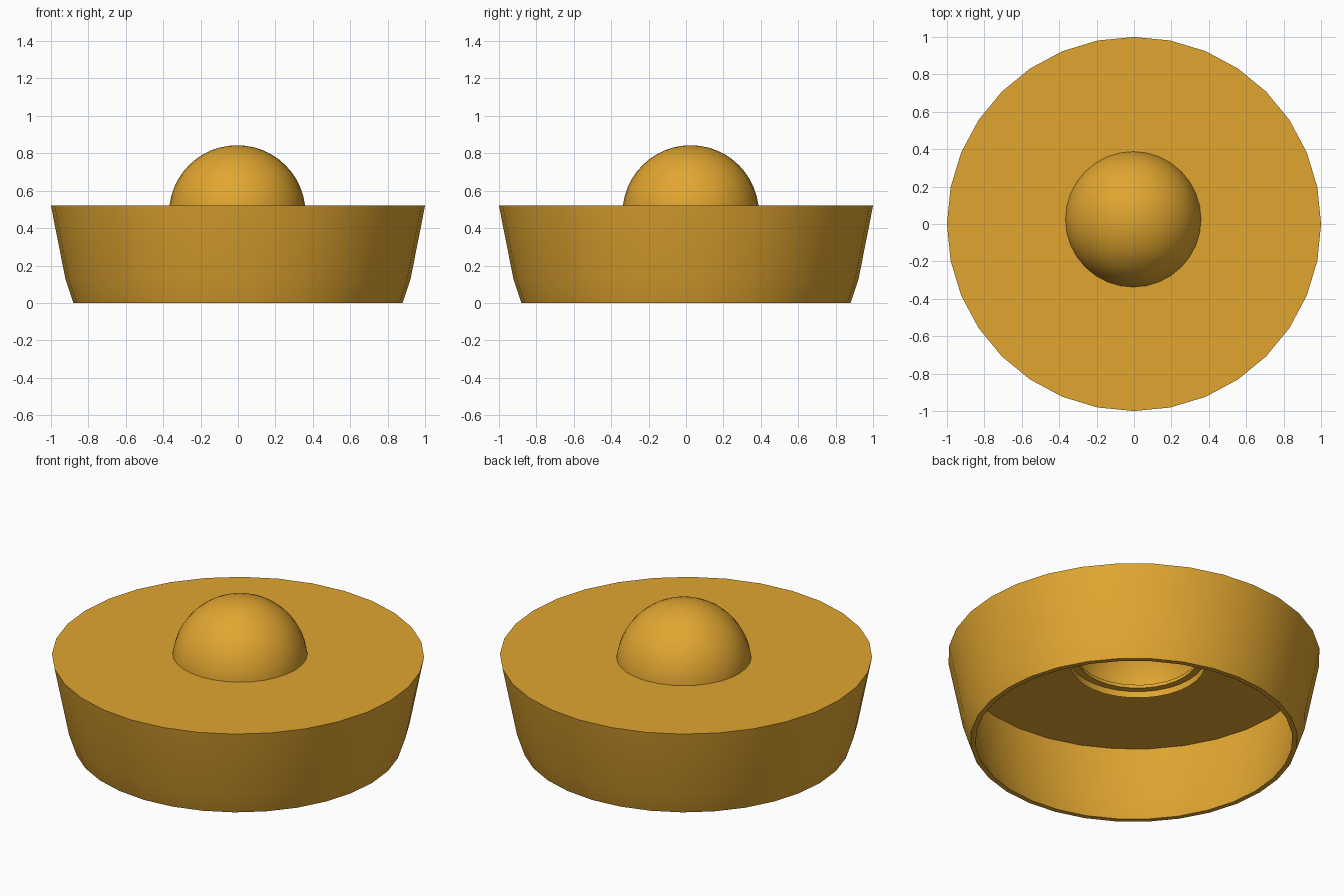
import bpy, bmesh, math

if "Cube" in bpy.data.objects:
    bpy.data.objects.remove(bpy.data.objects["Cube"])

amber = bpy.data.materials.new("amber")
amber.diffuse_color = (0.75, 0.38, 0.03, 1)
amber.use_nodes = True
amber.node_tree.nodes["Principled BSDF"].inputs["Base Color"].default_value = amber.diffuse_color
KNOB = (-0.004, 0.025)   # knob sits slightly off centre


def lathe(name, profile, segments, closed, tip=None):
    """Spin (radius, z, centre) rings into a surface, optionally capped by a pole."""
    bm = bmesh.new()
    rings = []
    for r, z, c in profile:
        rings.append([bm.verts.new((c[0] + r * math.cos(2 * math.pi * i / segments),
                                    c[1] + r * math.sin(2 * math.pi * i / segments), z))
                      for i in range(segments)])
    pairs = list(zip(rings, rings[1:]))
    if closed:
        pairs.append((rings[-1], rings[0]))
    for a, b in pairs:
        for i in range(segments):
            j = (i + 1) % segments
            bm.faces.new((a[i], a[j], b[j], b[i]))
    if tip is not None:
        c = profile[-1][2]
        top = bm.verts.new((c[0], c[1], tip))
        for i in range(segments):
            bm.faces.new((rings[-1][i], rings[-1][(i + 1) % segments], top))
    mesh = bpy.data.meshes.new(name)
    bm.to_mesh(mesh)
    bm.free()
    mesh.materials.append(amber)
    obj = bpy.data.objects.new(name, mesh)
    bpy.context.collection.objects.link(obj)
    bpy.ops.object.select_all(action='DESELECT')
    obj.select_set(True)
    bpy.context.view_layer.objects.active = obj
    bpy.ops.object.shade_smooth_by_angle(angle=math.radians(30))
    return obj


# Hollow tapered lid: outer wall, top with a hole under the knob, inner wall
O = (0, 0)
lathe("lid_body", [
    (0.88, 0.0, O), (0.922, 0.125, O), (1.0, 0.52, O),
    (0.325, 0.52, KNOB), (0.325, 0.50, KNOB),
    (0.965, 0.50, O), (0.894, 0.125, O), (0.852, 0.0, O),
], 32, True)

# Thin domed knob, its skirt hanging just below the top plate
R, ZC = 0.365, 0.478
dome = [(R - 0.001, 0.462, KNOB)]
dome += [(R * math.cos(a), ZC + R * math.sin(a), KNOB)
         for a in (math.pi / 2 * k / 12 for k in range(12))]
lathe("knob_dome", dome, 32, False, tip=ZC + R)
